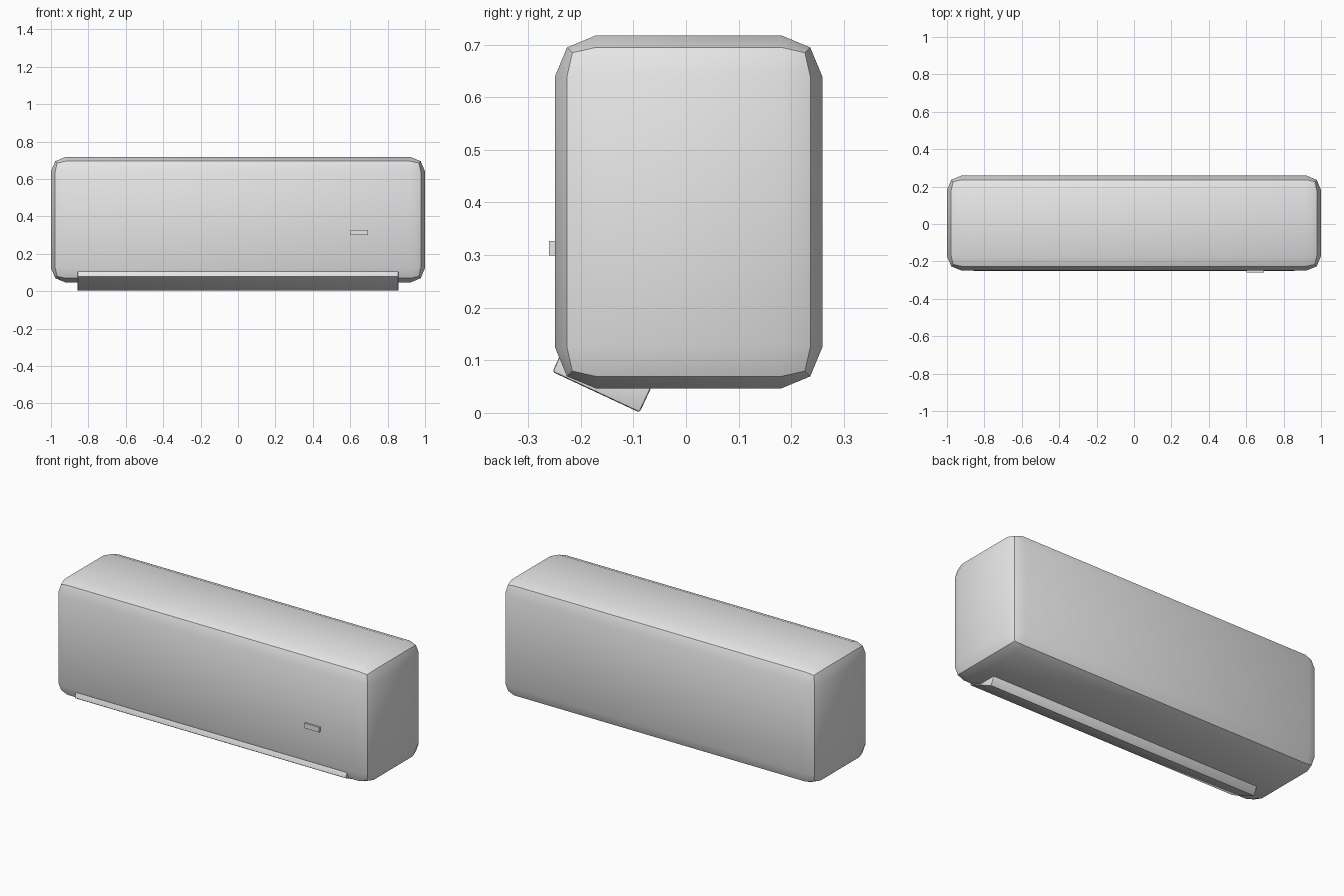
import bpy
import math

cube = bpy.data.objects.get("Cube")
if cube:
    bpy.data.objects.remove(cube, do_unlink=True)

# One pale casing colour
casing = bpy.data.materials.new("pale_grey_plastic")
casing.use_nodes = True
colour = (0.8, 0.8, 0.8, 1.0)
casing.diffuse_color = colour
casing.node_tree.nodes["Principled BSDF"].inputs["Base Color"].default_value = colour


def add_box(name, centre, size, bevel=0.0, segments=2, tilt=0.0):
    """Box with real-size dimensions, an optional rounded edge and a tilt about x."""
    bpy.ops.mesh.primitive_cube_add(size=1, location=centre)
    box = bpy.context.active_object
    box.name = name
    box.scale = size
    bpy.ops.object.transform_apply(location=False, rotation=False, scale=True)
    box.rotation_euler.x = tilt
    box.data.materials.append(casing)
    if bevel:
        modifier = box.modifiers.new("rounded_edges", 'BEVEL')
        modifier.width = bevel
        modifier.segments = segments
        bpy.ops.object.modifier_apply(modifier=modifier.name)
        bpy.ops.object.shade_smooth_by_angle(angle=math.radians(30))
    return box


# Main housing with wide two-step rounded edges
add_box("housing", (0, 0.005, 0.382), (2.0, 0.508, 0.671), bevel=0.078)

# Air flap: its lower front edge is the pivot, tilted down towards the back
tilt = math.radians(-25)
width, thickness = 0.183, 0.06
front_y, front_z = -0.254, 0.078
flap_y = front_y + math.cos(tilt) * width / 2 - math.sin(tilt) * thickness / 2
flap_z = front_z + math.sin(tilt) * width / 2 + math.cos(tilt) * thickness / 2
add_box("air_flap", (0, flap_y, flap_z), (1.716, width, thickness),
        bevel=0.005, tilt=tilt)

# Small indicator panel on the front
add_box("indicator_panel", (0.648, -0.25, 0.313), (0.094, 0.02, 0.028))
